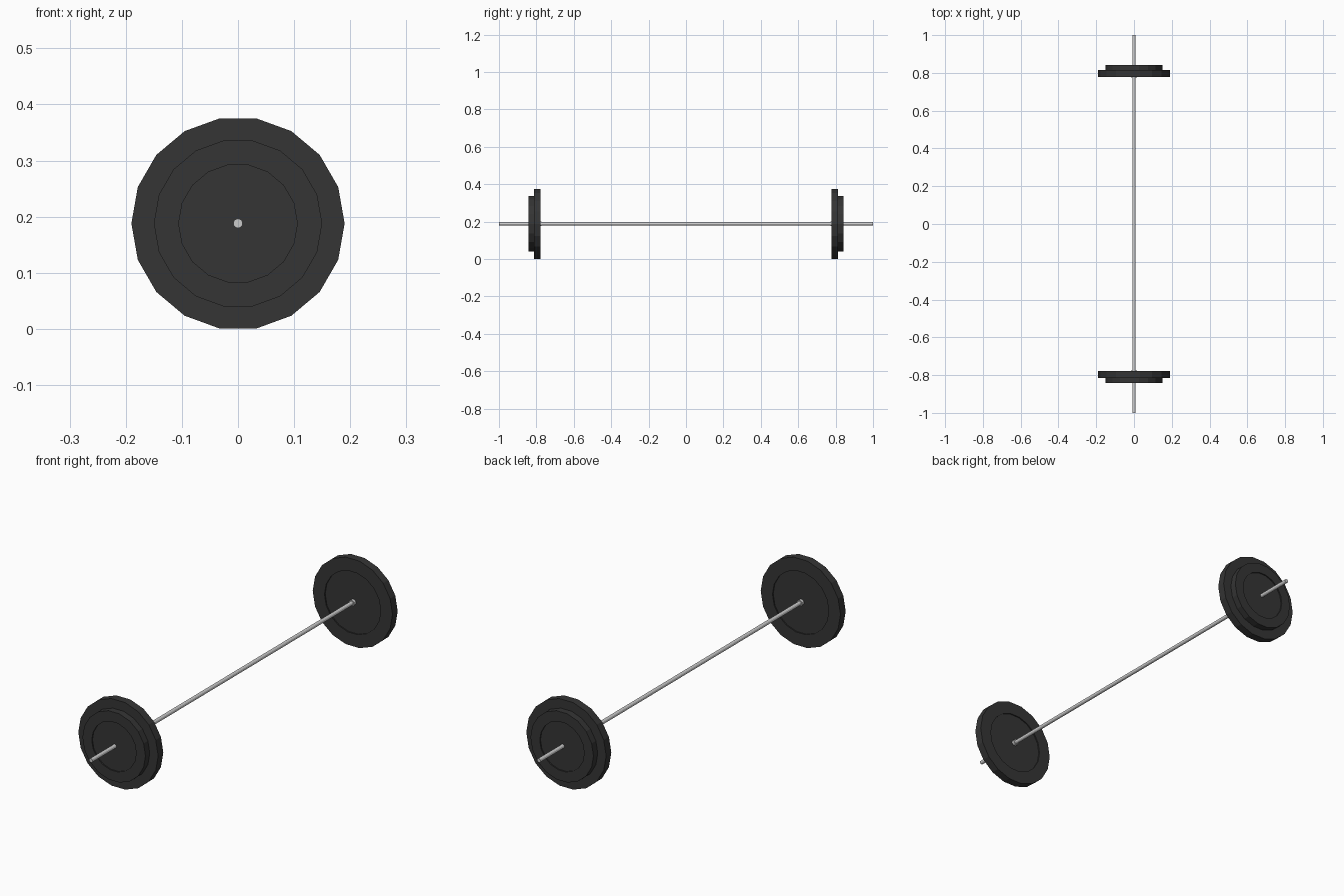
import bpy, bmesh
from math import cos, sin, pi

if "Cube" in bpy.data.objects:
    bpy.data.objects.remove(bpy.data.objects["Cube"])

AXIS_Z = 0.188
black = bpy.data.materials.new("black_iron")
black.diffuse_color = (0.035, 0.035, 0.035, 1)
black.use_nodes = True
black.node_tree.nodes["Principled BSDF"].inputs["Base Color"].default_value = black.diffuse_color


def lathe(name, profile, sides, mat=None, mirror=False):
    """Turn an (radius, y) profile around the bar axis; ends are capped."""
    bm = bmesh.new()
    rings = [[bm.verts.new((r * cos(2 * pi * i / sides), y, AXIS_Z + r * sin(2 * pi * i / sides)))
              for i in range(sides)] for r, y in profile]
    for a, b in zip(rings, rings[1:]):
        for i in range(sides):
            j = (i + 1) % sides
            bm.faces.new((a[i], a[j], b[j], b[i]))
    bm.faces.new(rings[0])
    bm.faces.new(rings[-1])
    bmesh.ops.recalc_face_normals(bm, faces=bm.faces)
    mesh = bpy.data.meshes.new(name)
    bm.to_mesh(mesh)
    bm.free()
    obj = bpy.data.objects.new(name, mesh)
    bpy.context.collection.objects.link(obj)
    if mat:
        mesh.materials.append(mat)
    if mirror:
        mod = obj.modifiers.new("both_ends", 'MIRROR')
        mod.use_axis = (False, True, False)
        mod.use_mirror_merge = False
    return obj


def plate(name, radius, y0, y1):
    """Weight plate with a shallow recess on each face."""
    inner, d = radius * 0.705, 0.005
    lathe(name, [(inner, y0 + d), (inner, y0), (radius, y0),
                 (radius, y1), (inner, y1), (inner, y1 - d)], 18, black, True)


# Bar
lathe("bar", [(0.0085, -1), (0.0085, 1)], 12)
# Stop collars on the inner side of the plates
lathe("stop_collar", [(0.013, 0.772), (0.013, 0.785)], 12, None, True)
# Weight plates
plate("large_plate", 0.19, 0.779, 0.814)
plate("small_plate", 0.15, 0.814, 0.843)
